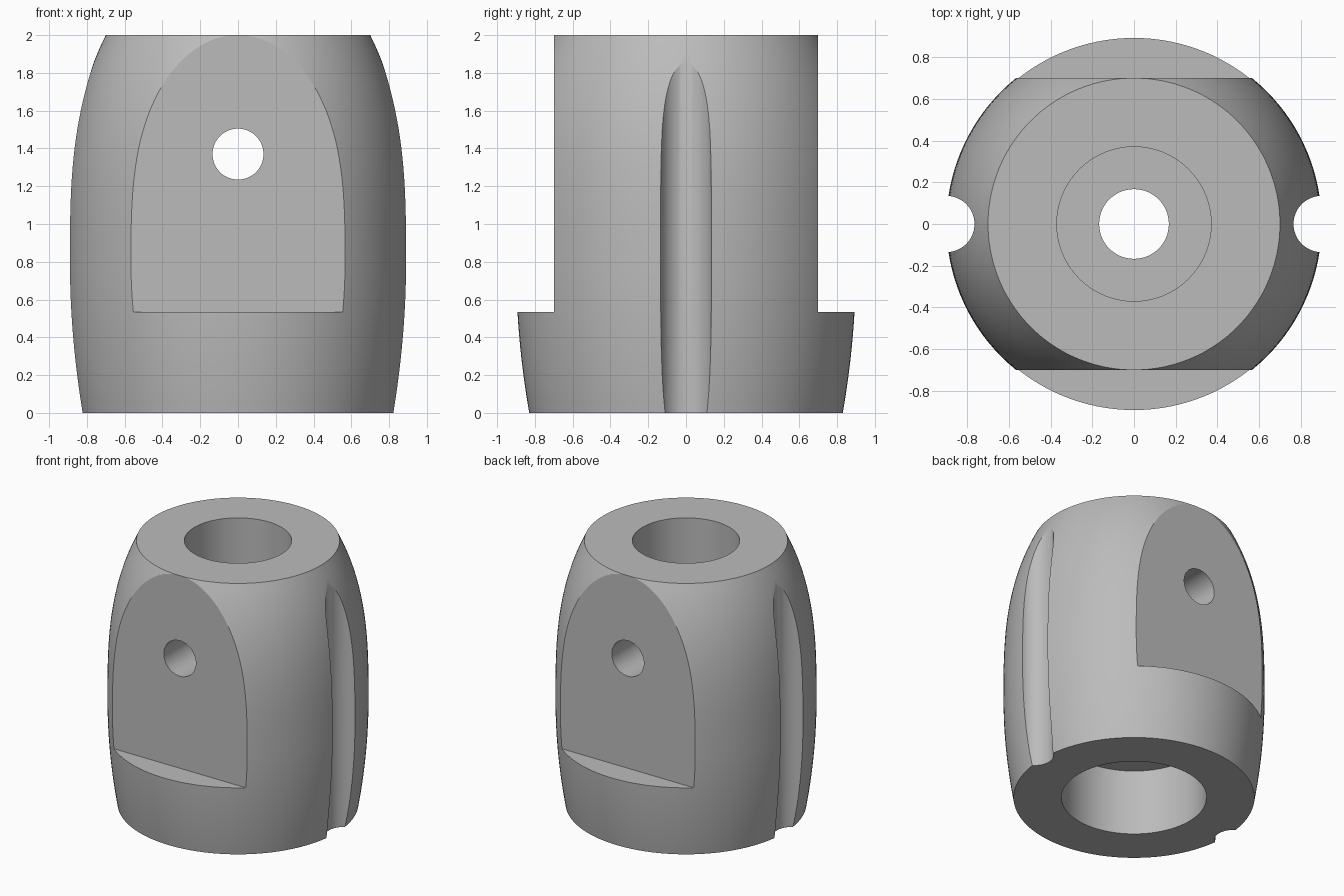
import bpy, bmesh
from math import sin, cos, pi, radians
from mathutils import Matrix

if "Cube" in bpy.data.objects:
    bpy.data.objects.remove(bpy.data.objects["Cube"])

SEGMENTS = 128
HEIGHT = 2.0

grey = bpy.data.materials.new("plain grey")
grey.use_nodes = True
colour = (0.5, 0.5, 0.5, 1)
grey.diffuse_color = colour
grey.node_tree.nodes["Principled BSDF"].inputs["Base Color"].default_value = colour


def add_object(name, bm):
    bmesh.ops.recalc_face_normals(bm, faces=bm.faces)
    mesh = bpy.data.meshes.new(name)
    bm.to_mesh(mesh)
    bm.free()
    mesh.materials.append(grey)
    obj = bpy.data.objects.new(name, mesh)
    bpy.context.collection.objects.link(obj)
    return obj


def lathe(name, profile):
    """Revolve a closed (radius, height) outline around z."""
    bm = bmesh.new()
    rings = []
    for i in range(SEGMENTS):
        a = 2 * pi * i / SEGMENTS
        rings.append([bm.verts.new((r * cos(a), r * sin(a), z)) for r, z in profile])
    n = len(profile)
    for i in range(SEGMENTS):
        here, there = rings[i], rings[(i + 1) % SEGMENTS]
        for j in range(n):
            k = (j + 1) % n
            bm.faces.new((here[j], there[j], there[k], here[k]))
    return add_object(name, bm)


def cylinder(name, radius, length, matrix):
    bm = bmesh.new()
    bmesh.ops.create_cone(bm, cap_ends=True, segments=64, radius1=radius,
                          radius2=radius, depth=length, matrix=matrix)
    return add_object(name, bm)


def box(name, size, centre):
    bm = bmesh.new()
    bmesh.ops.create_cube(bm, size=1, matrix=Matrix.Translation(centre) @ Matrix.Diagonal((*size, 1)))
    return add_object(name, bm)


def barrel_radius(z):
    """Widest at 0.8, easing in below and curving in harder above."""
    if z < 0.8:
        return 0.9 - 0.07 * ((0.8 - z) / 0.8) ** 2
    return 0.9 - 0.2 * ((z - 0.8) / 1.2) ** 3


# Barrel body with stepped bore: upper socket, narrow throat, lower socket
STEPS = 40
outline = [(barrel_radius(HEIGHT * i / STEPS), HEIGHT * i / STEPS) for i in range(STEPS + 1)]
outline += [(0.37, HEIGHT), (0.37, 0.9), (0.167, 0.9), (0.167, 0.5), (0.5, 0.5), (0.5, 0)]
body = lathe("barrel_body", outline)

# Cutters: front and back flats, side grooves, cross pin hole
cutters = [cylinder("pin_hole_cutter", 0.135, 3,
                    Matrix.Translation((0, 0, 1.37)) @ Matrix.Rotation(radians(90), 4, "X"))]
for side in (-1, 1):
    cutters.append(box("flat_cutter", (3, 1, 2), (0, side * 1.199, 1.535)))
    cutters.append(cylinder("groove_cutter", 0.135, 3, Matrix.Translation((side * 0.9, 0, 1))))

bpy.ops.object.select_all(action="DESELECT")
body.select_set(True)
bpy.context.view_layer.objects.active = body
for cutter in cutters:
    cutter.hide_render = True
    cut = body.modifiers.new("cut", "BOOLEAN")
    cut.operation = "DIFFERENCE"
    cut.solver = "EXACT"
    cut.object = cutter
    bpy.ops.object.modifier_apply(modifier=cut.name)
for cutter in cutters:
    bpy.data.objects.remove(cutter)

bpy.ops.object.shade_smooth_by_angle(angle=radians(25))
